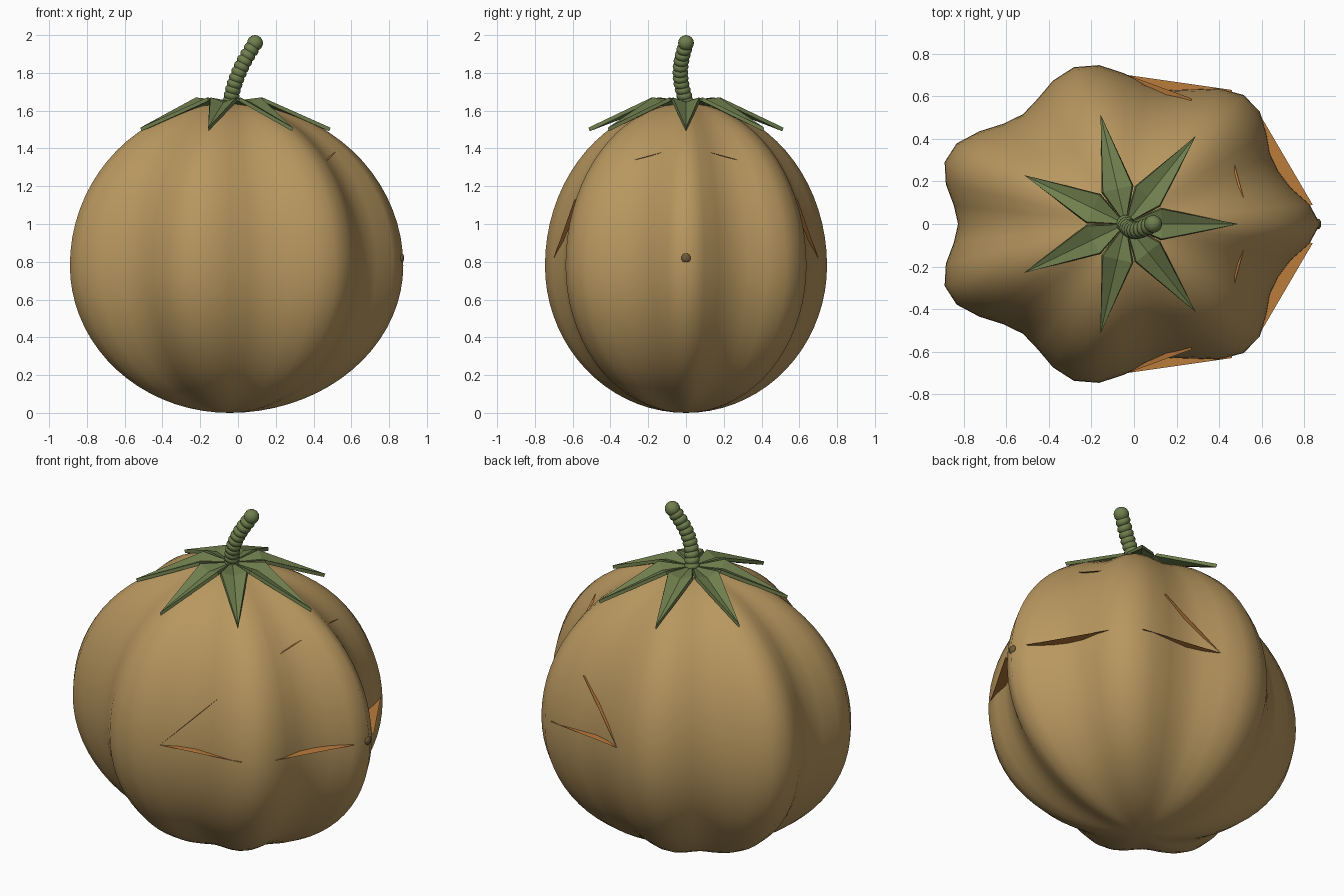
import bpy
from math import sin, cos, pi, sqrt, radians
from mathutils import Vector

cube = bpy.data.objects.get("Cube")
if cube:
    bpy.data.objects.remove(cube, do_unlink=True)


def material(name, colour):
    m = bpy.data.materials.new(name)
    m.use_nodes = True
    m.diffuse_color = (*colour, 1)
    m.node_tree.nodes["Principled BSDF"].inputs["Base Color"].default_value = (*colour, 1)
    return m


skin = material("tan skin", (0.48, 0.31, 0.115))
flesh = material("orange flesh", (0.50, 0.20, 0.045))
green = material("leaf green", (0.16, 0.21, 0.075))
dark = material("dark brown", (0.16, 0.10, 0.04))


def make(name, verts, faces, mat, smooth=False):
    mesh = bpy.data.meshes.new(name)
    mesh.from_pydata([tuple(v) for v in verts], [], faces)
    mesh.materials.append(mat)
    ob = bpy.data.objects.new(name, mesh)
    bpy.context.collection.objects.link(ob)
    if smooth:
        mesh.shade_smooth()
    return ob


LOBES, SEGS, RINGS = 7, 48, 36
CX, WIDTH, DEPTH = -0.045, 0.92, 0.765
MID, UP = 0.78, 0.86


def lobe_radius(a):
    r = 0.925 + 0.075 * cos(LOBES * a)
    off = min(a, 2 * pi - a) * LOBES / pi
    if off < 1:  # the front-facing lobe is narrower
        r -= 0.03 * sin(pi * off) ** 2
    return r


# Lobed body, a squashed sphere with seven ribs
verts = [(CX, 0, 0)]
for j in range(1, RINGS):
    t = pi * j / RINGS
    z = MID - cos(t) * (MID if t < pi / 2 else UP)
    for i in range(SEGS):
        a = 2 * pi * i / SEGS
        r = sin(t) * lobe_radius(a)
        verts.append((CX + WIDTH * r * cos(a), DEPTH * r * sin(a), z))
verts.append((CX, 0, MID + UP))
last = len(verts) - 1
faces = []
for i in range(SEGS):
    k = (i + 1) % SEGS
    faces.append((0, 1 + k, 1 + i))
    faces.append((last, last - SEGS + i, last - SEGS + k))
    for j in range(RINGS - 2):
        b = 1 + j * SEGS
        faces.append((b + i, b + k, b + SEGS + k, b + SEGS + i))
make("body", verts, faces, skin, True)

# Carved ledges bridging the grooves: outer edge start, end and inward direction
ledges = {
    "side_eye_floor": ((-0.03, 0.70, 0.82), (0.46, 0.63, 0.82), (0, -0.2, 0)),
    "side_eye_slope": ((-0.03, 0.70, 0.82), (0.27, 0.59, 1.13), (0, -0.2, 0)),
    "mouth_floor": ((0.60, 0.50, 0.82), (0.84, 0.09, 0.82), (-0.2, -0.05, 0)),
    "brow_slit": ((0.455, 0.345, 1.32), (0.515, 0.125, 1.38), (-0.1, -0.02, -0.02)),
}
for name, (p, q, inward) in ledges.items():
    for side, label in ((1, "back"), (-1, "front")):
        p2, q2, d = (Vector((v[0], v[1] * side, v[2])) for v in (p, q, inward))
        quad = (0, 1, 2, 3) if side < 0 else (3, 2, 1, 0)
        make(f"{name}_{label}", [p2, q2, q2 + d, p2 + d], [quad], flesh)

# Small button on the narrow lobe
bpy.ops.mesh.primitive_uv_sphere_add(segments=12, ring_count=8, radius=0.025,
                                     location=(0.865, 0, 0.82))
nub = bpy.context.object
nub.name = "nose_button"
nub.scale.x = 0.6
nub.data.materials.append(dark)
nub.data.shade_smooth()

# Star of seven folded, pointed leaves
for i in range(LOBES):
    a = 2 * pi * i / LOBES
    out, side = Vector((cos(a), sin(a), 0)), Vector((-sin(a), cos(a), 0))
    base = Vector((CX + 0.005, 0, 0))

    def at(r, w, z):
        return base + out * r + side * w + Vector((0, 0, z))

    leaf = make(f"leaf_{i + 1}",
                [at(0, 0, 1.65), at(0.17, -0.07, 1.67), at(0.17, 0, 1.645),
                 at(0.17, 0.07, 1.67), at(0.53, 0, 1.51)],
                [(0, 1, 2), (0, 2, 3), (1, 4, 2), (2, 4, 3)], green)
    thick = leaf.modifiers.new("thickness", "SOLIDIFY")
    thick.thickness = 0.02
    thick.offset = -1

# Curved stem of overlapping beads
BEADS = 11
for i in range(BEADS):
    t = i / (BEADS - 1)
    x = -0.04 + 0.05 * t + 0.08 * t * t
    y = -0.03 * sin(pi * t)
    bpy.ops.mesh.primitive_uv_sphere_add(segments=16, ring_count=10, radius=0.042,
                                         location=(x, y, 1.65 + 0.305 * t))
    bead = bpy.context.object
    bead.name = f"stem_bead_{i + 1}"
    bead.scale = (1, 1, 1) if i == BEADS - 1 else (1, 1, 0.75)
    bead.rotation_euler.y = radians(10 + 30 * t)
    if i == BEADS - 1:
        bead.location.z += 0.003
    bead.data.materials.append(green)
    bead.data.shade_smooth()
